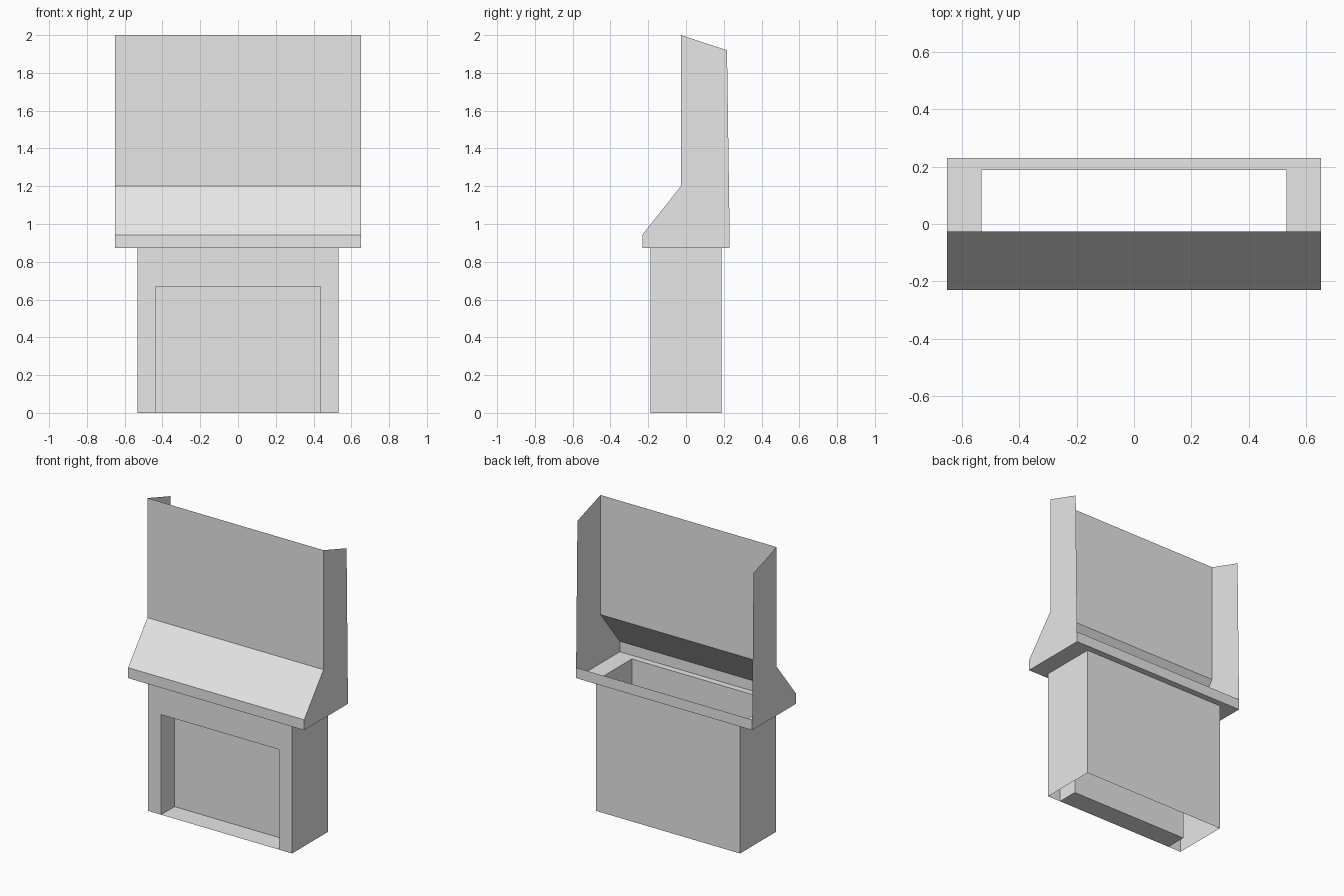
import bpy, bmesh

cube = bpy.data.objects.get("Cube")
if cube:
    bpy.data.objects.remove(cube, do_unlink=True)

grey = bpy.data.materials.new("plain grey")
grey.use_nodes = True
grey.diffuse_color = (0.8, 0.8, 0.8, 1)
grey.node_tree.nodes["Principled BSDF"].inputs["Base Color"].default_value = (0.8, 0.8, 0.8, 1)

HOOD_X, BOX_X, NICHE_X = 0.652, 0.533, 0.437      # half widths
HOOD_Y, BOX_Y, NICHE_Y = 0.231, 0.189, -0.047     # depths
SHELF_Z, LIP_Z, NICHE_Z = 0.873, 0.943, 0.67      # heights


def make_sheet(name, faces):
    """Join thin open panels, each given as a loop of points, into one object."""
    bm = bmesh.new()
    for loop in faces:
        bm.faces.new([bm.verts.new(p) for p in loop])
    bmesh.ops.remove_doubles(bm, verts=bm.verts, dist=0.0005)
    mesh = bpy.data.meshes.new(name)
    bm.to_mesh(mesh)
    bm.free()
    mesh.materials.append(grey)
    obj = bpy.data.objects.new(name, mesh)
    bpy.context.collection.objects.link(obj)
    return obj


def strips(half, path):
    """Sweep a (y, z) path across the width."""
    return [[(-half, *a), (half, *a), (half, *b), (-half, *b)]
            for a, b in zip(path, path[1:])]


def sides(half, profile):
    """Matching left and right panels from a (y, z) outline."""
    return [[(half, *p) for p in profile],
            [(-half, *p) for p in reversed(profile)]]


def rect(y, x0, x1, z0, z1):
    return [(x0, y, z0), (x1, y, z0), (x1, y, z1), (x0, y, z1)]


# Hood: lip, slope and tall front panel, open at the top and back
front = [(-HOOD_Y, SHELF_Z), (-HOOD_Y, LIP_Z), (-0.027, 1.2), (-0.027, 2.0)]
back = [(HOOD_Y, LIP_Z), (HOOD_Y, SHELF_Z)]
make_sheet("hood_front", strips(HOOD_X, front))
make_sheet("hood_back_lip", strips(HOOD_X, back[::-1])[::-1])
make_sheet("hood_sides", sides(HOOD_X, [back[1], back[0], (0.217, 1.92)] + front[::-1]))

# Shelf: flat frame around the lower box opening, facing down
outer = [(-HOOD_X, -HOOD_Y), (HOOD_X, -HOOD_Y), (HOOD_X, HOOD_Y), (-HOOD_X, HOOD_Y)]
inner = [(-BOX_X, -BOX_Y), (BOX_X, -BOX_Y), (BOX_X, BOX_Y), (-BOX_X, BOX_Y)]
shelf = []
for i in range(4):
    j = (i + 1) % 4
    shelf.append([(*p, SHELF_Z) for p in (outer[j], outer[i], inner[i], inner[j])])
make_sheet("shelf_frame", shelf)

# Lower box: open tube with a front wall framing the niche
box_outline = [(-BOX_Y, 0), (BOX_Y, 0), (BOX_Y, SHELF_Z), (-BOX_Y, SHELF_Z)]
box = sides(BOX_X, box_outline)
box.append(rect(BOX_Y, BOX_X, -BOX_X, 0, SHELF_Z))
make_sheet("box_walls", box)
make_sheet("box_front", [
    [(-BOX_X, -BOX_Y, 0), (-NICHE_X, -BOX_Y, 0), (-NICHE_X, -BOX_Y, NICHE_Z),
     (NICHE_X, -BOX_Y, NICHE_Z), (NICHE_X, -BOX_Y, 0), (BOX_X, -BOX_Y, 0),
     (BOX_X, -BOX_Y, SHELF_Z), (-BOX_X, -BOX_Y, SHELF_Z)]])

# Niche: floor, back, ceiling and side walls, facing the opening
make_sheet("niche", strips(NICHE_X, [(-BOX_Y, 0), (NICHE_Y, 0), (NICHE_Y, NICHE_Z), (-BOX_Y, NICHE_Z)])
           + sides(NICHE_X, [(-BOX_Y, NICHE_Z), (NICHE_Y, NICHE_Z), (NICHE_Y, 0), (-BOX_Y, 0)]))
